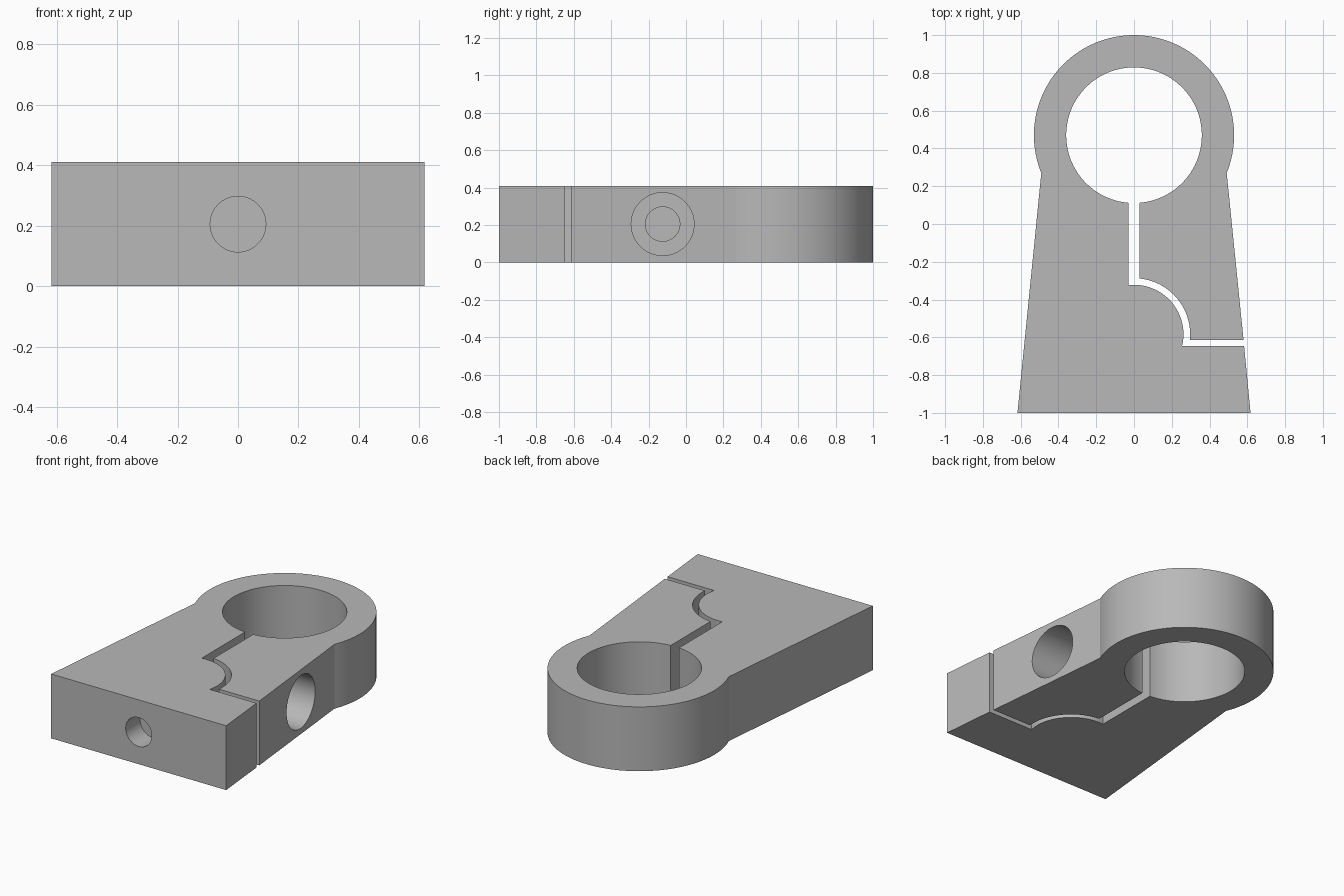
import bpy, bmesh, math
from mathutils import Matrix

if "Cube" in bpy.data.objects:
    bpy.data.objects.remove(bpy.data.objects["Cube"])

HEIGHT = 0.41
SLOT = 0.029                      # half width of the straight slot
RING_Y, RING_R, BORE_R = 0.47, 0.53, 0.359
ARC_Y, ARC_IN, ARC_OUT = -0.584, 0.262, 0.297
GAP_LOW, GAP_HIGH = -0.647, -0.614


def side_x(y):
    """Half width of the tapered body at a given y."""
    return 0.617 - 0.122 * (y + 1) / 1.27


def arc(cy, r, a0, a1, n):
    """Points on an arc centred on x = 0."""
    return [(r * math.cos(a0 + (a1 - a0) * i / n),
             cy + r * math.sin(a0 + (a1 - a0) * i / n)) for i in range(n + 1)]


def make_object(name, bm):
    bmesh.ops.recalc_face_normals(bm, faces=bm.faces)
    mesh = bpy.data.meshes.new(name)
    bm.to_mesh(mesh)
    bm.free()
    obj = bpy.data.objects.new(name, mesh)
    bpy.context.collection.objects.link(obj)
    return obj


def cylinder(name, radius, start, length, axis):
    """Cutter running from start along the x or y axis."""
    bm = bmesh.new()
    bmesh.ops.create_cone(bm, cap_ends=True, segments=64, radius1=radius,
                          radius2=radius, depth=length)
    turn = Matrix.Rotation(math.pi / 2, 4, 'Y' if axis == 'X' else 'X')
    mid = list(start)
    mid['XY'.index(axis)] += length / 2
    bm.transform(Matrix.Translation(mid) @ turn)
    return make_object(name, bm)


# Outline of the clamp, running round the outside, then in through the slot
join = math.asin(0.2 / RING_R)
bore_gap = math.asin(SLOT / BORE_R)
out_start = math.asin((GAP_HIGH - ARC_Y) / ARC_OUT)
out_end = math.acos(SLOT / ARC_OUT)
in_start = math.acos(-SLOT / ARC_IN)
in_end = math.asin((GAP_LOW - ARC_Y) / ARC_IN)

outline = [(-side_x(-1), -1), (side_x(-1), -1), (side_x(GAP_LOW), GAP_LOW)]
outline += arc(ARC_Y, ARC_IN, in_end, in_start, 28)            # lower lip
outline += arc(RING_Y, BORE_R, -math.pi / 2 - bore_gap,        # bore
               -math.pi * 2.5 + bore_gap, 96)
outline += arc(ARC_Y, ARC_OUT, out_end, out_start, 28)         # upper lip
outline += [(side_x(GAP_HIGH), GAP_HIGH)]
outline += arc(RING_Y, RING_R, -join, math.pi + join, 80)      # outer ring

bm = bmesh.new()
face = bm.faces.new([bm.verts.new((x, y, 0)) for x, y in outline])
top = bmesh.ops.extrude_face_region(bm, geom=[face])
bmesh.ops.translate(bm, vec=(0, 0, HEIGHT),
                    verts=[v for v in top['geom'] if isinstance(v, bmesh.types.BMVert)])
clamp = make_object("clamp_body", bm)

# Screw hole with counterbore from the right, mounting hole from the front
mid_z = HEIGHT / 2
cutters = [
    cylinder("counterbore_cutter", 0.168, (0.23, -0.125, mid_z), 0.6, 'X'),
    cylinder("screw_hole_cutter", 0.092, (-0.3, -0.125, mid_z), 0.7, 'X'),
    cylinder("front_hole_cutter", 0.092, (0, -1.2, mid_z), 0.345, 'Y'),
]
bpy.context.view_layer.objects.active = clamp
clamp.select_set(True)
for cutter in cutters:
    mod = clamp.modifiers.new(cutter.name, 'BOOLEAN')
    mod.operation = 'DIFFERENCE'
    mod.solver = 'EXACT'
    mod.object = cutter
    bpy.ops.object.modifier_apply(modifier=mod.name)
    bpy.data.objects.remove(cutter)

# Plain grey finish, rounded walls smooth and edges sharp
grey = bpy.data.materials.new("plain_grey")
grey.diffuse_color = (0.48, 0.48, 0.48, 1)
grey.use_nodes = True
grey.node_tree.nodes["Principled BSDF"].inputs["Base Color"].default_value = grey.diffuse_color
clamp.data.materials.clear()
clamp.data.materials.append(grey)
bpy.ops.object.shade_smooth_by_angle(angle=math.radians(20))
